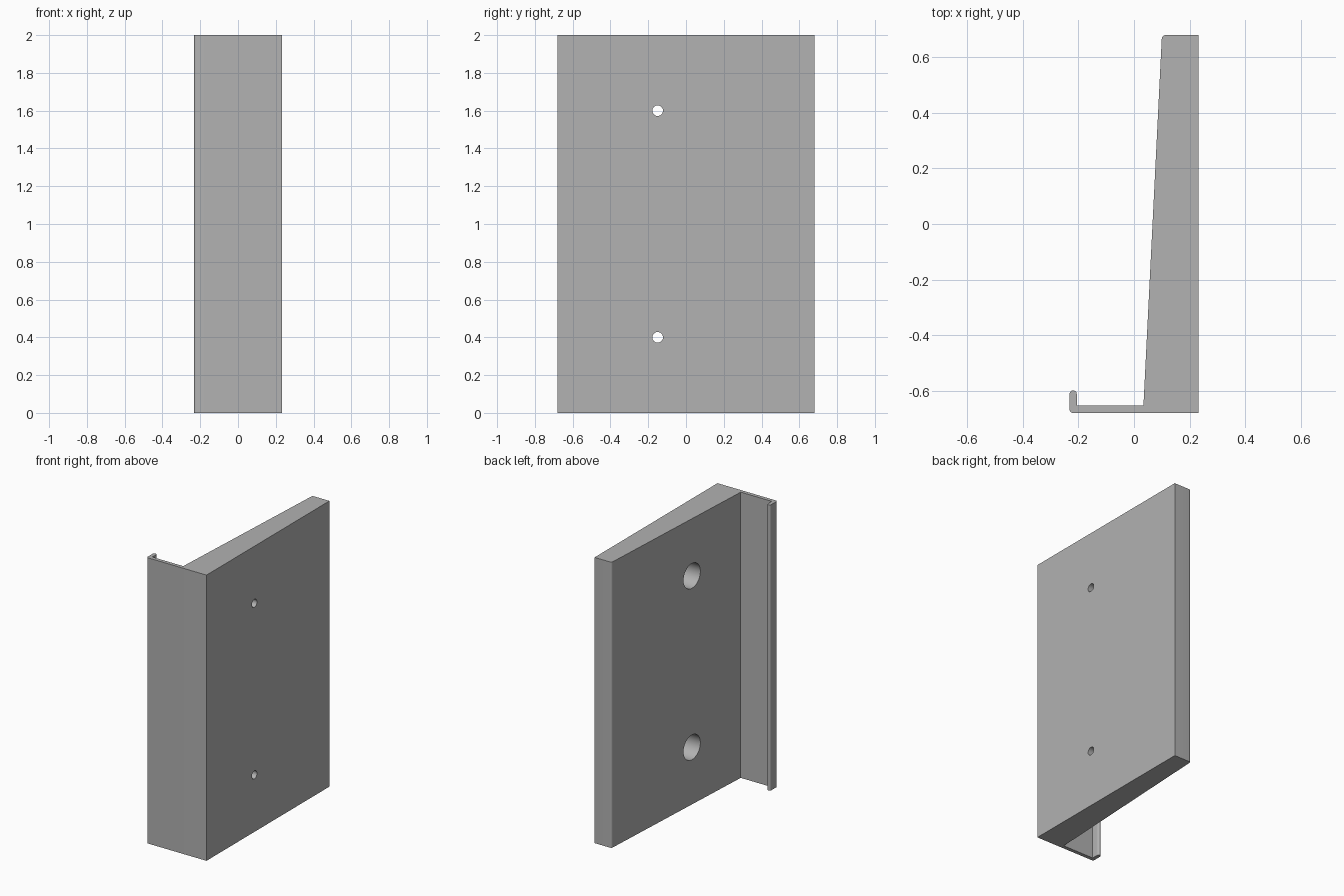
import bpy, bmesh
from math import radians, cos, sin, pi

cube = bpy.data.objects.get("Cube")
if cube:
    bpy.data.objects.remove(cube, do_unlink=True)

HEIGHT = 2.0
BACK_X = 0.232
BORE_FLOOR = 0.18

grey = bpy.data.materials.new("mid_grey")
grey.use_nodes = True
colour = (0.445, 0.445, 0.445, 1)
grey.diffuse_color = colour
grey.node_tree.nodes["Principled BSDF"].inputs["Base Color"].default_value = colour


def arc(cx, cy, r, start, end, steps=8):
    """Points along a circular arc, angles in degrees."""
    angles = [radians(start + (end - start) * i / steps) for i in range(steps + 1)]
    return [(cx + r * cos(a), cy + r * sin(a)) for a in angles]


def extrude_profile(name, points, height):
    bm = bmesh.new()
    face = bm.faces.new([bm.verts.new((x, y, 0)) for x, y in points])
    result = bmesh.ops.extrude_face_region(bm, geom=[face])
    top = [v for v in result["geom"] if isinstance(v, bmesh.types.BMVert)]
    bmesh.ops.translate(bm, verts=top, vec=(0, 0, height))
    bmesh.ops.recalc_face_normals(bm, faces=bm.faces)
    mesh = bpy.data.meshes.new(name)
    bm.to_mesh(mesh)
    bm.free()
    obj = bpy.data.objects.new(name, mesh)
    bpy.context.collection.objects.link(obj)
    mesh.materials.append(grey)
    return obj


def drill(target, x0, x1, y, z, radius):
    """Cut a round hole along x, then discard the cutter."""
    bpy.ops.mesh.primitive_cylinder_add(
        vertices=48, radius=radius, depth=x1 - x0,
        location=((x0 + x1) / 2, y, z), rotation=(0, pi / 2, 0))
    cutter = bpy.context.object
    cutter.name = "hole_cutter"
    cutter.hide_render = True
    cutter.data.materials.append(grey)
    mod = target.modifiers.new("hole", "BOOLEAN")
    mod.operation = "DIFFERENCE"
    mod.solver = "EXACT"
    mod.object = cutter
    bpy.context.view_layer.objects.active = target
    bpy.ops.object.modifier_apply(modifier=mod.name)
    bpy.data.objects.remove(cutter, do_unlink=True)


# Tapered plate, front shelf and rounded lip in one continuous section
profile = [(BACK_X, -0.68), (BACK_X, 0.68)]
profile += arc(0.113, 0.667, 0.013, 90, 177)
profile += [(0.034, -0.654), (-0.206, -0.654)]
profile += arc(-0.219, -0.612, 0.013, 0, 180, 12)
profile += arc(-0.219, -0.667, 0.013, 180, 270)
bracket = extrude_profile("wall_bracket", profile, HEIGHT)

# Two screw holes, each with a wide bore from the tapered side
for z in (0.4, 1.6):
    drill(bracket, -0.1, BORE_FLOOR, -0.15, z, 0.087)
    drill(bracket, 0.1, 0.3, -0.15, z, 0.028)

# Smooth curves with crisp edges
bpy.ops.object.select_all(action="DESELECT")
bracket.select_set(True)
bpy.context.view_layer.objects.active = bracket
bpy.ops.object.shade_smooth_by_angle(angle=radians(30))
